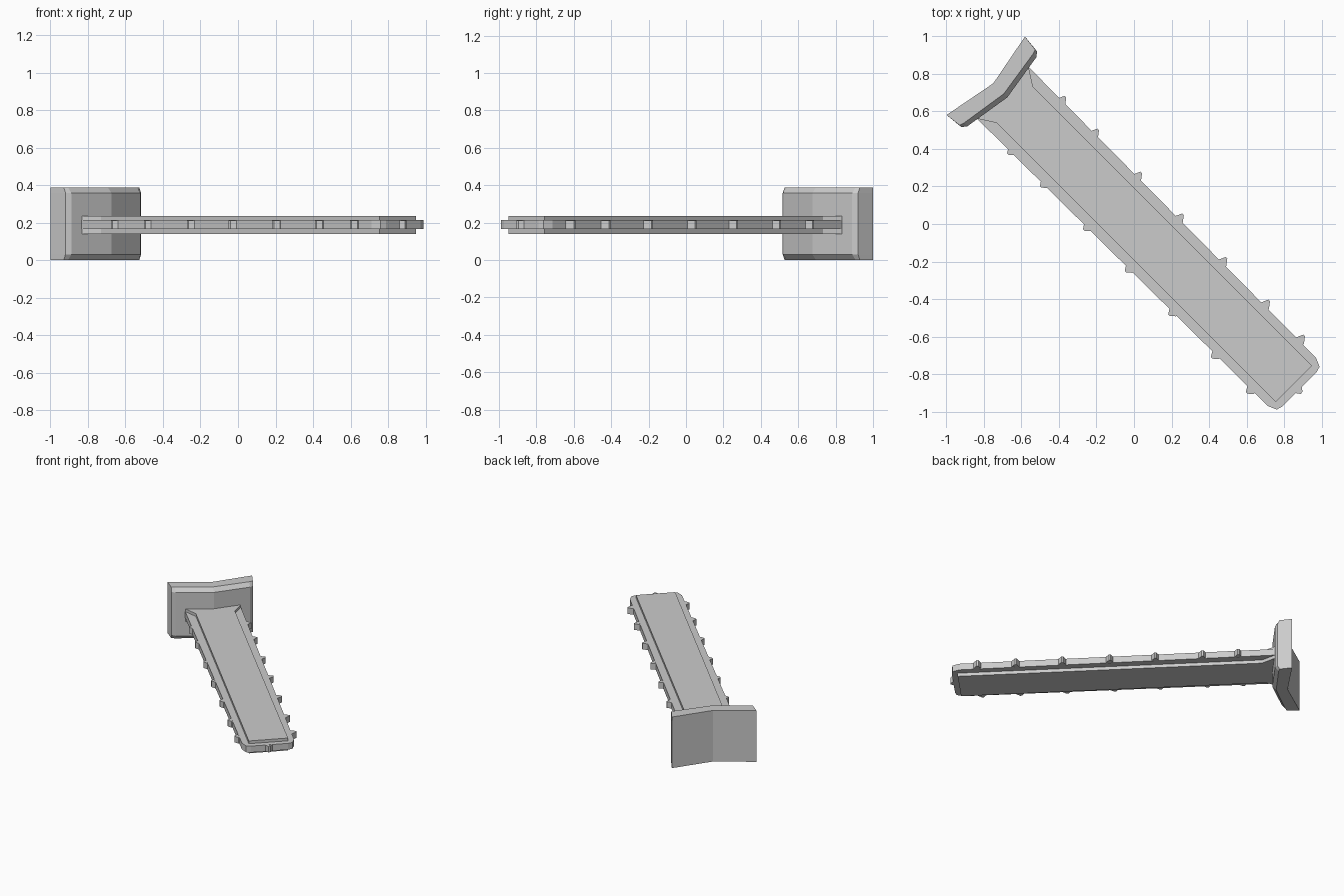
import bpy
import bmesh
from math import sqrt

if "Cube" in bpy.data.objects:
    bpy.data.objects.remove(bpy.data.objects["Cube"])


def to_xy(u, v):
    # u runs along the diagonal blade, v runs across it
    return (u + v) / sqrt(2), (v - u) / sqrt(2)


def mirrored(half):
    # close a half outline (v >= 0) by mirroring it across v = 0
    return half + [(u, -v) for u, v in reversed(half) if v > 0]


def loft(name, sections):
    # stack matching outlines at rising heights into one closed solid
    bm = bmesh.new()
    rings = [[bm.verts.new((*to_xy(u, v), z)) for u, v in pts]
             for z, pts in sections]
    n = len(rings[0])
    for a, b in zip(rings, rings[1:]):
        for i in range(n):
            j = (i + 1) % n
            bm.faces.new((a[i], a[j], b[j], b[i]))
    caps = [bm.faces.new(rings[0]), bm.faces.new(rings[-1])]
    bmesh.ops.triangulate(bm, faces=caps)
    bmesh.ops.recalc_face_normals(bm, faces=bm.faces[:])
    mesh = bpy.data.meshes.new(name)
    bm.to_mesh(mesh)
    bm.free()
    obj = bpy.data.objects.new(name, mesh)
    bpy.context.collection.objects.link(obj)
    return obj


def prism(name, pts, z0, z1):
    return loft(name, [(z0, pts), (z1, pts)])


# bent end plate with chamfered front edges at top and bottom
full = mirrored([(-1.061, 0), (-1.118, 0.296), (-1.016, 0.285),
                 (-0.997, 0.26), (-0.955, 0)])
trim = mirrored([(-1.061, 0), (-1.118, 0.296), (-1.03, 0.285),
                 (-1.022, 0.26), (-0.982, 0)])
loft("end_plate", [(0, trim), (0.03, full), (0.358, full), (0.388, trim)])

# thin blade body with clipped tip corners
body = mirrored([(-1.02, 0.195), (1.19, 0.182), (1.238, 0.162), (1.247, 0.13)])
prism("blade_body", body, 0.165, 0.213)

# thicker central panel standing proud on both faces, flared at the plate
panel = mirrored([(-1.02, 0.195), (-0.985, 0.192), (-0.898, 0.136),
                  (1.206, 0.137)])
prism("blade_panel", panel, 0.14, 0.234)

# small teeth along both long edges
for i, u in enumerate([-0.737, -0.49, -0.165, 0.15, 0.478, 0.8, 1.064]):
    for side, height in (("right", 0.222), ("left", 0.212)):
        s = 1 if side == "right" else -1
        tooth = [(u - 0.03, 0.17), (u - 0.022, 0.19), (u - 0.008, height),
                 (u + 0.004, height), (u + 0.028, 0.19), (u + 0.03, 0.17)]
        prism(f"tooth_{side}_{i}", [(a, s * b) for a, b in tooth], 0.166, 0.212)

# single tooth at the tip
prism("tooth_tip", [(1.22, -0.04), (1.245, -0.03), (1.27, -0.012),
                    (1.268, 0.002), (1.245, 0.022), (1.22, 0.03)], 0.166, 0.212)
